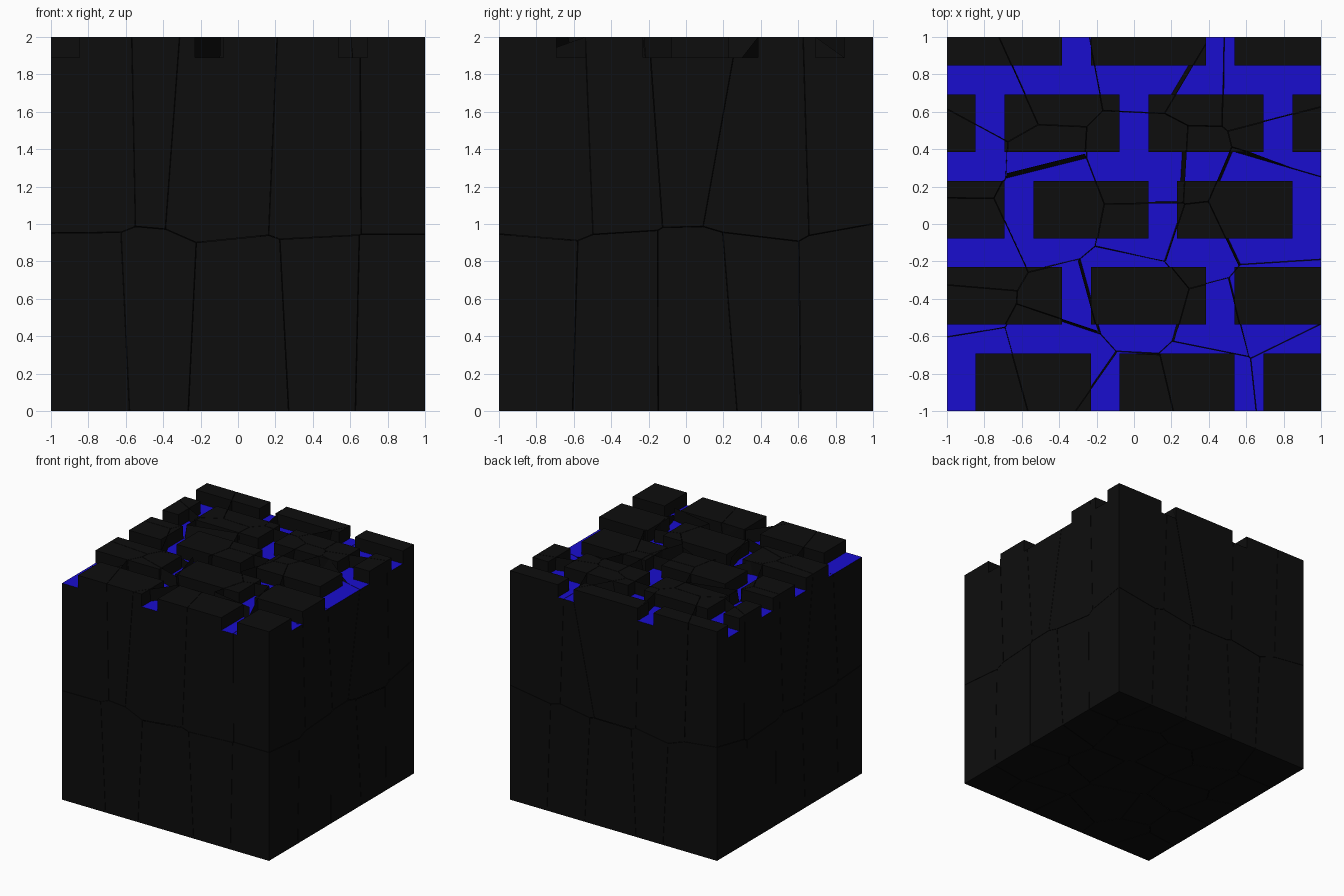
import bpy, bmesh, random
from mathutils import Vector

if "Cube" in bpy.data.objects:
    bpy.data.objects.remove(bpy.data.objects["Cube"])

random.seed(7)
N = 13                     # layout grid across the top
U = 2 / N                  # one mortar width
FLOOR = 1.89               # mortar level
GAP = 0.0015               # half width of a crack
STARTS = [1, 0, 3, 2, 0]   # brick offset of each course


def material(name, color):
    m = bpy.data.materials.new(name)
    m.diffuse_color = color
    m.use_nodes = True
    m.node_tree.nodes["Principled BSDF"].inputs["Base Color"].default_value = m.diffuse_color
    return m


black = material("black_brick", (0.004, 0.004, 0.004, 1))
blue = material("blue_mortar", (0.01, 0.004, 0.62, 1))


def everything(bm):
    return bm.verts[:] + bm.edges[:] + bm.faces[:]


# Whole block: box with a gridded top, bricks raised out of the mortar
base = bmesh.new()
bmesh.ops.create_cube(base, size=2)
for v in base.verts:
    v.co.z = FLOOR if v.co.z > 0 else 0
for i in range(1, N):
    for axis in (Vector((1, 0, 0)), Vector((0, 1, 0))):
        bmesh.ops.bisect_plane(base, geom=everything(base), dist=1e-6,
                               plane_co=axis * (-1 + i * U), plane_no=axis)
base.normal_update()
bricks = []
for f in base.faces:
    if f.normal.z > 0.9:
        c = f.calc_center_median()
        col, row = int((c.x + 1) / U), int((c.y + 1) / U)
        if row % 3 < 2 and (col - STARTS[row // 3]) % 5 < 4:
            bricks.append(f)
        else:
            f.material_index = 1
raised = bmesh.ops.extrude_face_region(base, geom=bricks)["geom"]
for v in raised:
    if isinstance(v, bmesh.types.BMVert):
        v.co.z = 2
for f in base.faces:
    f.normal_update()
    if f.normal.z < 0.9 or f.calc_center_median().z > FLOOR + 0.05:
        f.material_index = 0

# Fracture centres: two uneven layers of 5 x 5
seeds = []
for z in (0.45, 1.42):
    for i in range(5):
        for j in range(5):
            seeds.append(Vector((-0.8 + 0.4 * i + random.uniform(-0.13, 0.13),
                                 -0.8 + 0.4 * j + random.uniform(-0.13, 0.13),
                                 z + random.uniform(-0.03, 0.03))))

# Cut one closed piece of the block around each centre
for k, s in enumerate(seeds):
    bm = base.copy()
    for t in sorted(seeds, key=lambda p: (p - s).length)[1:]:
        n = (t - s).normalized()
        co = (s + t) / 2 - n * GAP
        if all((v.co - co).dot(n) < 0 for v in bm.verts):
            continue
        cut = bmesh.ops.bisect_plane(bm, geom=everything(bm), dist=1e-6,
                                     plane_co=co, plane_no=n, clear_outer=True)
        rim = [e for e in cut["geom_cut"]
               if isinstance(e, bmesh.types.BMEdge) and e.is_boundary]
        if rim:
            bmesh.ops.triangle_fill(bm, edges=rim, use_beauty=True, normal=n)
    bmesh.ops.recalc_face_normals(bm, faces=bm.faces[:])
    me = bpy.data.meshes.new(f"block_piece_{k + 1:02d}")
    me.materials.append(black)
    me.materials.append(blue)
    bm.to_mesh(me)
    bm.free()
    bpy.context.collection.objects.link(bpy.data.objects.new(me.name, me))
base.free()
